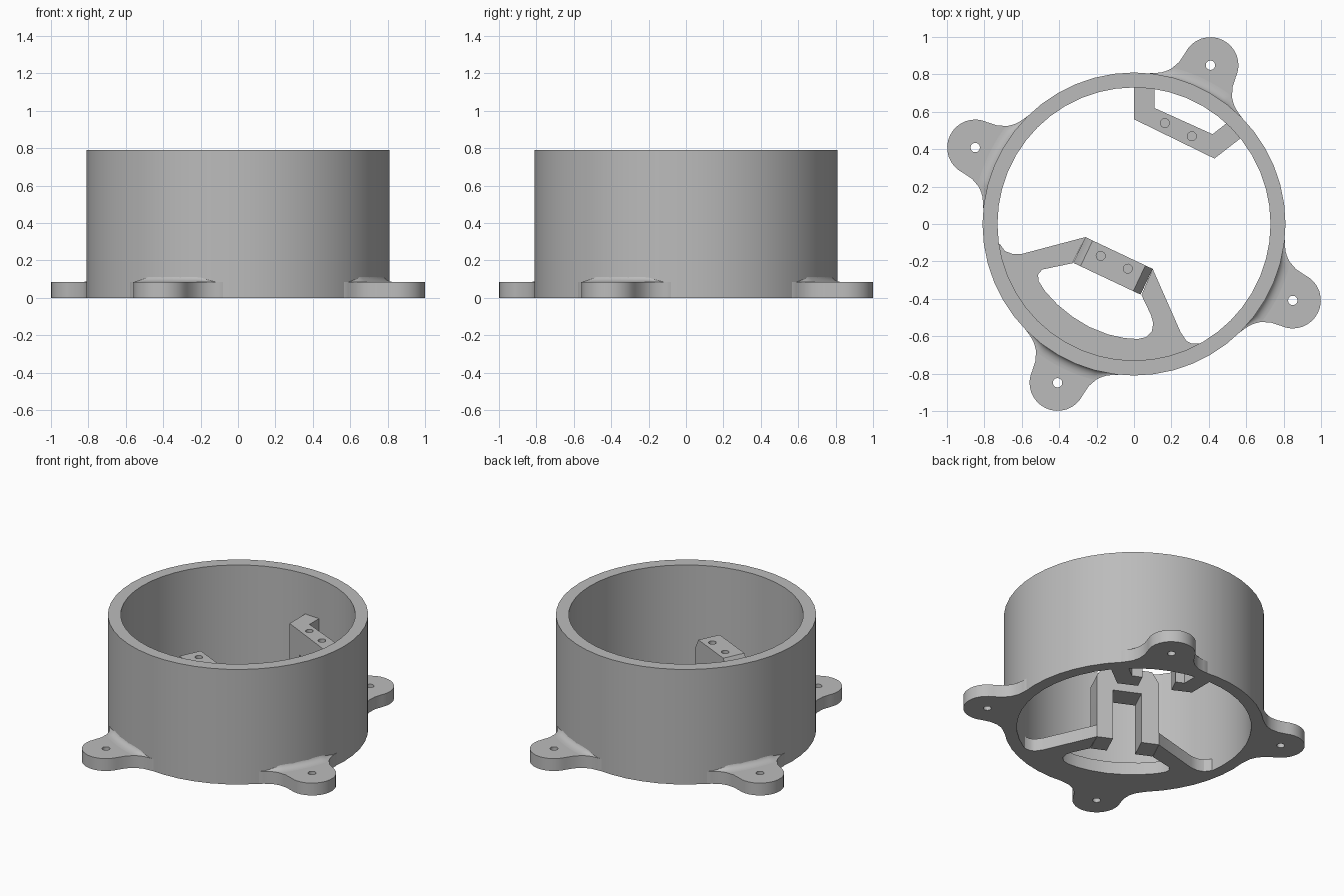
import bpy, bmesh, math
from mathutils import Matrix, Vector

cube = bpy.data.objects.get("Cube")
if cube:
    bpy.data.objects.remove(cube, do_unlink=True)

OUTER, INNER, HEIGHT = 0.81, 0.73, 0.79
BASE, POST_TOP, SLOT_TOP = 0.085, 0.515, 0.35

grey = bpy.data.materials.new("light_grey")
grey.use_nodes = True
grey.diffuse_color = (0.5, 0.5, 0.5, 1)
grey.node_tree.nodes["Principled BSDF"].inputs["Base Color"].default_value = (0.5, 0.5, 0.5, 1)


def circle(radius, count, cx=0, cy=0):
    return [(cx + radius * math.cos(math.tau * i / count),
             cy + radius * math.sin(math.tau * i / count)) for i in range(count)]


def add_object(name, mesh):
    obj = bpy.data.objects.new(name, mesh)
    bpy.context.collection.objects.link(obj)
    mesh.materials.clear()
    mesh.materials.append(grey)
    return obj


def evaluated_mesh(obj):
    bpy.context.view_layer.update()
    deps = bpy.context.evaluated_depsgraph_get()
    return bpy.data.meshes.new_from_object(obj.evaluated_get(deps))


def slab(name, outlines, top, matrix=None):
    """Extrude closed outlines (inner ones become holes) from zero up to top."""
    curve = bpy.data.curves.new(name, 'CURVE')
    curve.dimensions = '2D'
    curve.fill_mode = 'BOTH'
    curve.extrude = top / 2
    for points in outlines:
        spline = curve.splines.new('POLY')
        spline.points.add(len(points) - 1)
        for p, (x, y) in zip(spline.points, points):
            p.co = (x, y, 0, 1)
        spline.use_cyclic_u = True
    temp = bpy.data.objects.new(name + "_outline", curve)
    bpy.context.collection.objects.link(temp)
    mesh = evaluated_mesh(temp)
    bpy.data.objects.remove(temp, do_unlink=True)
    bm = bmesh.new()
    bm.from_mesh(mesh)
    bmesh.ops.translate(bm, verts=bm.verts, vec=(0, 0, top / 2))
    bmesh.ops.remove_doubles(bm, verts=bm.verts, dist=0.0002)
    if matrix:
        bmesh.ops.transform(bm, matrix=matrix, verts=bm.verts)
    bmesh.ops.recalc_face_normals(bm, faces=bm.faces)
    bm.to_mesh(mesh)
    bm.free()
    mesh.name = name
    return add_object(name, mesh)


def cut(obj, cutters):
    for cutter in cutters:
        mod = obj.modifiers.new("cut", 'BOOLEAN')
        mod.operation = 'DIFFERENCE'
        mod.solver = 'EXACT'
        mod.object = cutter
    obj.data = evaluated_mesh(obj)
    obj.modifiers.clear()
    for cutter in cutters:
        bpy.data.objects.remove(cutter, do_unlink=True)


def slot_and_screw_holes(obj, frame, slot, holes, across):
    """Open a slot underneath and sink blind screw holes in the top."""
    a, b = slot
    box = slab("slot_cutter", [[(a, -0.03), (b, -0.03), (b, 0.2), (a, 0.2)]],
               SLOT_TOP + 0.1, frame @ Matrix.Translation((0, 0, -0.1)))
    pins = [slab("hole_cutter", [circle(0.024, 20, s, across)], 0.2,
                 frame @ Matrix.Translation((0, 0, POST_TOP - 0.1))) for s in holes]
    cut(obj, [box] + pins)


def bar_frame(start, end, flip=1):
    """Local x runs along the bar, local y across it, local z up."""
    along = (Vector(end) - Vector(start)).normalized()
    across = Vector((-along.y, along.x)) * flip
    return Matrix(((along.x, across.x, 0, start[0]),
                   (along.y, across.y, 0, start[1]),
                   (0, 0, 1, 0), (0, 0, 0, 1)))


# Cylindrical wall
slab("ring_wall", [circle(OUTER, 48), circle(INNER, 48)], HEIGHT)

# Mounting ears with a concave blend into the wall
side = [(0.75, 0.285), (0.762, 0.275), (0.775, 0.25), (0.80, 0.21), (0.835, 0.18), (0.885, 0.158)]
tip = [(0.942 + 0.15 * math.cos(t), 0.15 * math.sin(t))
       for t in (math.pi * (0.5 - i / 16) for i in range(17))]
ear = side + tip + [(u, -v) for u, v in reversed(side)]


def ear_blend(name, turn):
    bm = bmesh.new()
    rows = []
    for i in range(25):
        deg = -19 + 38 * i / 24
        size = 0.055 * min(1, (19 - abs(deg)) / 8) ** 1.4
        row = []
        for j in range(7):
            t = math.pi / 2 * j / 6
            r = 0.806 + size * (1 - math.sin(t))
            z = BASE + 0.7 * size * (1 - math.cos(t))
            a = math.radians(deg)
            row.append(bm.verts.new((r * math.cos(a), r * math.sin(a), z)))
        rows.append(row)
    for r0, r1 in zip(rows, rows[1:]):
        for j in range(6):
            bm.faces.new((r0[j], r1[j], r1[j + 1], r0[j + 1]))
    bmesh.ops.transform(bm, matrix=turn, verts=bm.verts)
    mesh = bpy.data.meshes.new(name)
    bm.to_mesh(mesh)
    bm.free()
    add_object(name, mesh)


for n, label in enumerate(("back", "right", "front", "left")):
    turn = Matrix.Rotation(math.radians(64.3 + 90 * n), 4, 'Z')
    slab(label + "_ear", [ear, circle(0.025, 20, 0.942, 0)], BASE, turn)
    ear_blend(label + "_ear_blend", turn)

# Floor web around the oval opening, ending at the post
A, B, C, D = (-0.26, -0.07), (0.10, -0.24), (0.04, -0.38), (-0.33, -0.21)
arc = [(0.765 * math.cos(math.radians(d)), 0.765 * math.sin(math.radians(d)))
       for d in range(186, 301, 6)]
right_edge = [(0.35, -0.64), (0.31, -0.64), (0.28, -0.625), (0.25, -0.58)]
opening = [(0.09, -0.485), (0.103, -0.53), (0.095, -0.575), (0.065, -0.605), (0.02, -0.615),
           (-0.05, -0.61), (-0.14, -0.59), (-0.24, -0.55), (-0.33, -0.495), (-0.41, -0.43),
           (-0.475, -0.36), (-0.51, -0.305), (-0.513, -0.27), (-0.49, -0.243), (-0.45, -0.235)]
left_edge = [(-0.60, -0.16), (-0.65, -0.16), (-0.69, -0.145), (-0.715, -0.11)]
slab("floor_web", [arc + right_edge + [B, C] + opening + [D, A] + left_edge], BASE)

# Slotted post with bevelled shoulders: profile drawn upright, then pushed across
length, depth = 0.398, 0.152
profile = [(0, 0), (length, 0), (length, 0.44), (length - 0.043, POST_TOP),
           (0.043, POST_TOP), (0, 0.44)]
frame = bar_frame(A, B, -1)
upright = Matrix(((1, 0, 0, 0), (0, 0, 1, 0), (0, 1, 0, 0), (0, 0, 0, 1)))
post = slab("post", [profile], depth, frame @ upright)
slot_and_screw_holes(post, frame, (0.112, 0.295), (0.117, 0.277), 0.056)

# Wall bracket: angled bar with a leg to the wall at each end
start, end = (0, 0.56), (0.43, 0.35)
bracket = slab("wall_bracket", [[start, end, (0.585, 0.47), (0.515, 0.555), (0.42, 0.48),
                                 (0.11, 0.62), (0.11, 0.745), (0, 0.75)]], POST_TOP)
slot_and_screw_holes(bracket, bar_frame(start, end), (0.13, 0.345), (0.157, 0.318), 0.054)

# Smooth curved walls, keep the corners sharp
for obj in bpy.context.view_layer.objects:
    obj.select_set(obj.type == 'MESH' and grey.name in obj.data.materials)
bpy.context.view_layer.objects.active = post
bpy.ops.object.shade_smooth_by_angle(angle=math.radians(30))
